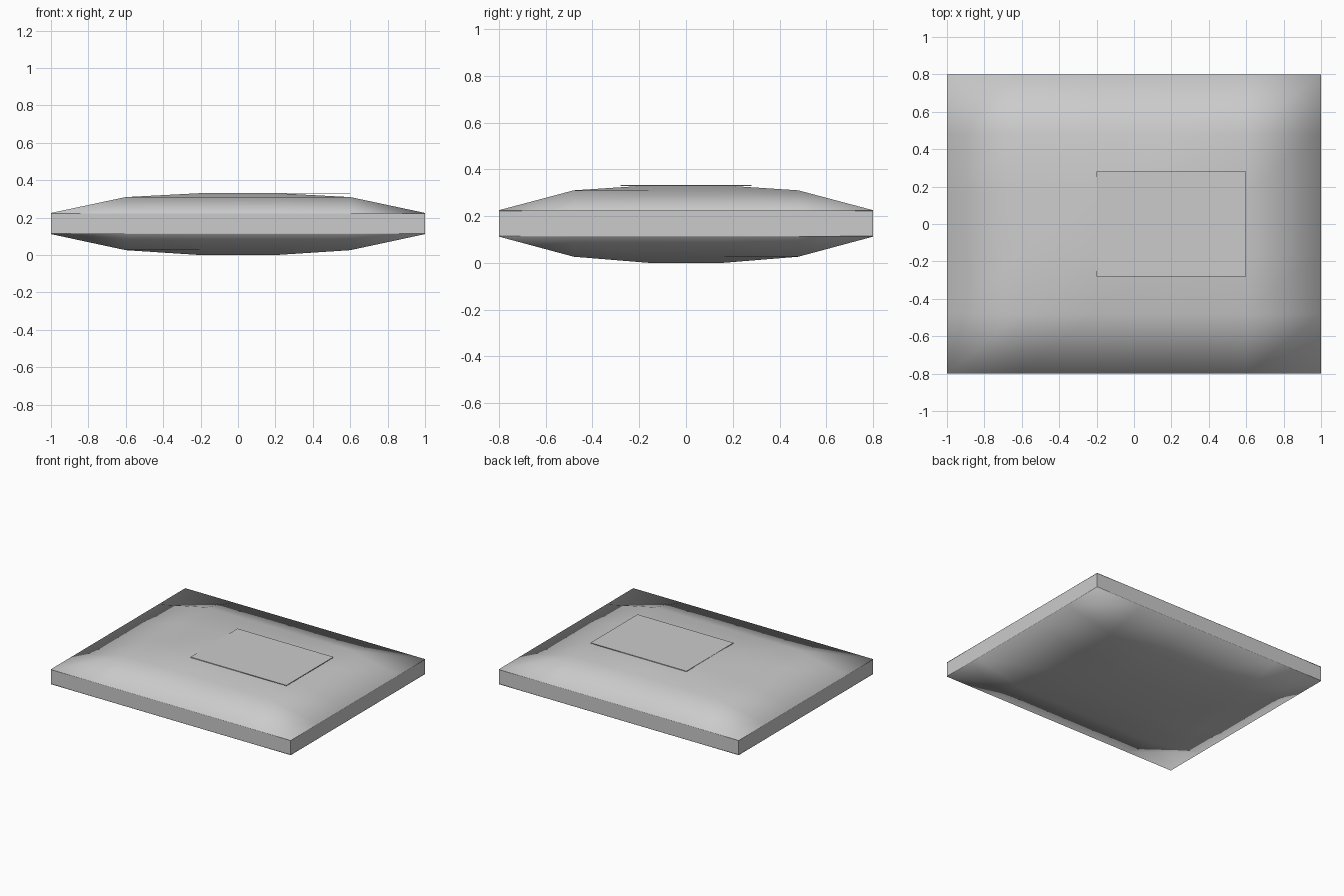
import bpy, bmesh

cube = bpy.data.objects.get("Cube")
if cube:
    bpy.data.objects.remove(cube)

grey = bpy.data.materials.new("light_grey")
grey.use_nodes = True
colour = (0.6, 0.6, 0.6, 1)
grey.diffuse_color = colour
grey.node_tree.nodes["Principled BSDF"].inputs["Base Color"].default_value = colour

STEPS = (-1, -0.6, -0.2, 0.2, 0.6, 1)
DEPTH = 0.8
SKIRT = 0.003


def finish(bm, name, smooth):
    bmesh.ops.recalc_face_normals(bm, faces=bm.faces)
    for f in bm.faces:
        f.smooth = smooth
    mesh = bpy.data.meshes.new(name)
    bm.to_mesh(mesh)
    bm.free()
    mesh.materials.append(grey)
    ob = bpy.data.objects.new(name, mesh)
    bpy.context.collection.objects.link(ob)
    return ob


def add_sheet(bm, ring_heights, rising):
    """Stepped grid, split along one diagonal; returns its rim loop."""
    n = len(STEPS)
    ring = lambda i, j: min(i, j, n - 1 - i, n - 1 - j)
    v = [[bm.verts.new((x, y * DEPTH, ring_heights[ring(i, j)]))
          for j, y in enumerate(STEPS)] for i, x in enumerate(STEPS)]
    for i in range(n - 1):
        for j in range(n - 1):
            a, b, c, d = v[i][j], v[i + 1][j], v[i + 1][j + 1], v[i][j + 1]
            tris = ((a, b, c), (a, c, d)) if rising else ((a, b, d), (b, c, d))
            for t in tris:
                bm.faces.new(t)
    m = n - 1
    return ([v[i][0] for i in range(m)] + [v[m][j] for j in range(m)]
            + [v[i][m] for i in range(m, 0, -1)] + [v[0][j] for j in range(m, 0, -1)])


def offset_loop(bm, loop, dz):
    return [bm.verts.new((p.co.x, p.co.y, p.co.z + dz)) for p in loop]


def bridge(bm, low, high):
    for k in range(len(low)):
        q = (k + 1) % len(low)
        bm.faces.new((low[k], low[q], high[q], high[k]))


# Pillow body: two domed sheets, each with a rounded-over rim, joined by flat walls
bm = bmesh.new()
top = add_sheet(bm, (0.225, 0.31, 0.331), True)
base = add_sheet(bm, (0.112, 0.026, 0.0), False)
top_skirt = offset_loop(bm, top, -SKIRT)
base_skirt = offset_loop(bm, base, SKIRT)
bridge(bm, base, base_skirt)
bridge(bm, base_skirt, top_skirt)
bridge(bm, top_skirt, top)

# Crisp wall borders and wall corners
for loop in (top_skirt, base_skirt):
    for k, p in enumerate(loop):
        bm.edges.get((p, loop[(k + 1) % len(loop)])).smooth = False
for a, b in zip(base_skirt, top_skirt):
    if abs(a.co.x) > 0.99 and abs(a.co.y) > DEPTH - 0.01:
        bm.edges.get((a, b)).smooth = False
finish(bm, "pillow_body", True)

# Thin raised flap on top
bm = bmesh.new()
bmesh.ops.create_cube(bm, size=1)
bmesh.ops.scale(bm, vec=(0.8, 0.56, 0.005), verts=bm.verts)
bmesh.ops.translate(bm, vec=(0.2, 0, 0.3305), verts=bm.verts)
finish(bm, "top_flap", False)
